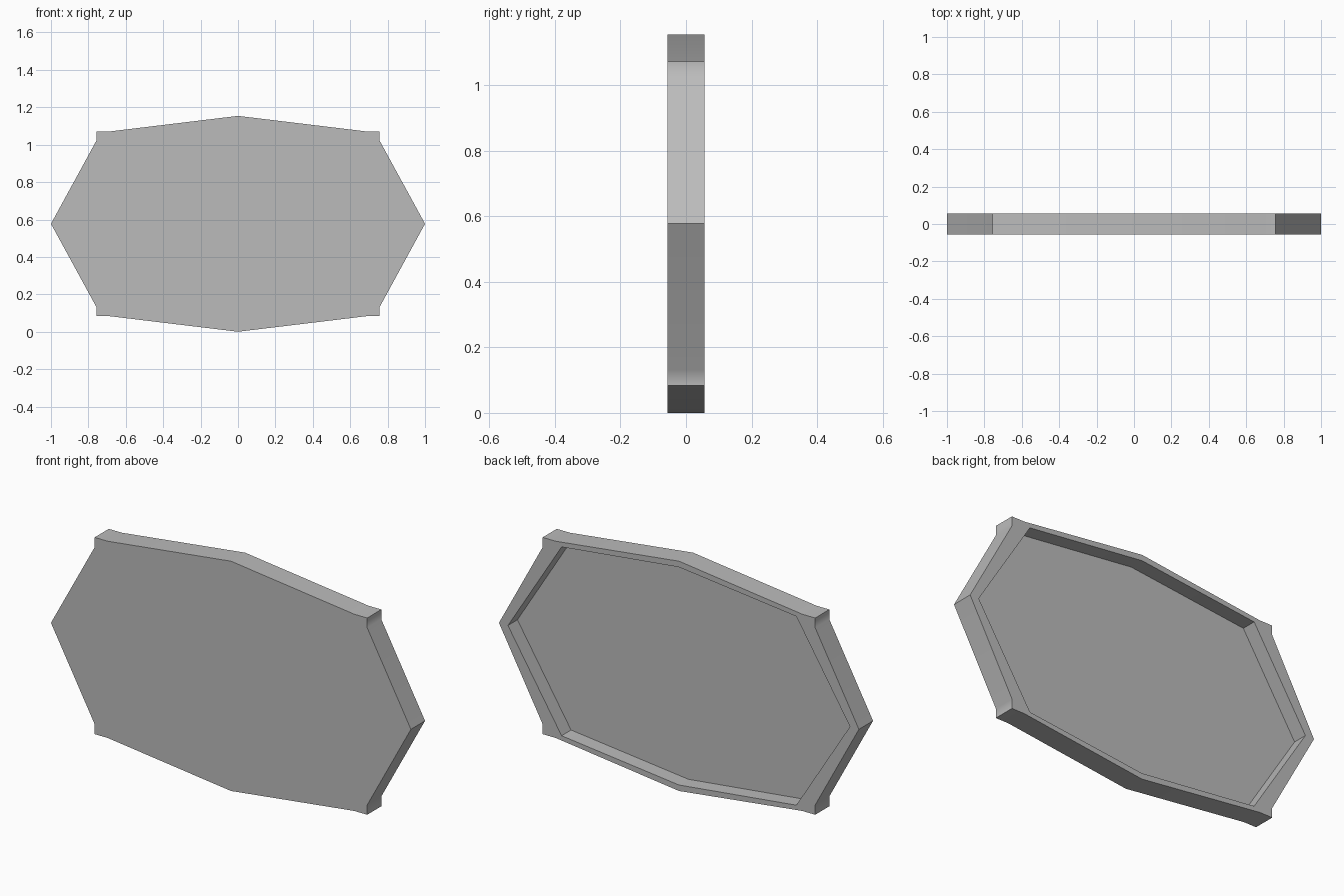
import bpy
import bmesh
import math

cube = bpy.data.objects.get("Cube")
if cube:
    bpy.data.objects.remove(cube, do_unlink=True)

HALF_HEIGHT = 0.577
FRONT, BACK = -0.056, 0.056
FLOOR = BACK - 0.075

# One quarter of each outline, from the side tip to the top peak
OUTER = [(1, 0), (0.757, 0.445), (0.757, 0.494), (0.685, 0.494), (0, HALF_HEIGHT)]
INNER = [(0.95, 0), (0.652, 0.474), (0, 0.547)]


def mirrored(quarter):
    """Complete a quarter outline into a closed loop."""
    half = quarter + [(-x, z) for x, z in reversed(quarter[:-1])]
    return half + [(x, -z) for x, z in reversed(half[1:-1])]


def ring(bm, outline, y):
    return [bm.verts.new((x, y, z + HALF_HEIGHT)) for x, z in outline]


def wall(bm, a, b):
    for i in range(len(a)):
        j = (i + 1) % len(a)
        bm.faces.new((a[i], a[j], b[j], b[i]))


def edge_loop(bm, verts):
    return [bm.edges.get((v, verts[(i + 1) % len(verts)])) for i, v in enumerate(verts)]


grey = bpy.data.materials.new("Plain grey")
grey.use_nodes = True
colour = (0.5, 0.5, 0.5, 1)
grey.diffuse_color = colour
grey.node_tree.nodes["Principled BSDF"].inputs["Base Color"].default_value = colour

# Shallow tray: front plate, outer wall, back rim and recess
bm = bmesh.new()
outer, inner = mirrored(OUTER), mirrored(INNER)
front = ring(bm, outer, FRONT)
back = ring(bm, outer, BACK)
lip = ring(bm, inner, BACK)
floor = ring(bm, inner, FLOOR)
bm.faces.new(front)
wall(bm, front, back)
wall(bm, lip, floor)
bm.faces.new(floor)
bmesh.ops.triangle_fill(bm, use_beauty=True, normal=(0, 1, 0),
                        edges=edge_loop(bm, back) + edge_loop(bm, lip))
bmesh.ops.recalc_face_normals(bm, faces=bm.faces)

mesh = bpy.data.meshes.new("recessed_panel")
bm.to_mesh(mesh)
bm.free()
panel = bpy.data.objects.new("recessed_panel", mesh)
bpy.context.collection.objects.link(panel)
mesh.materials.append(grey)

# Blend only the tiny corner facets, keep the rest crisp
bpy.ops.object.select_all(action="DESELECT")
panel.select_set(True)
bpy.context.view_layer.objects.active = panel
bpy.ops.object.shade_smooth_by_angle(angle=math.radians(30))
weighted = panel.modifiers.new("Weighted normals", "WEIGHTED_NORMAL")
weighted.keep_sharp = True
